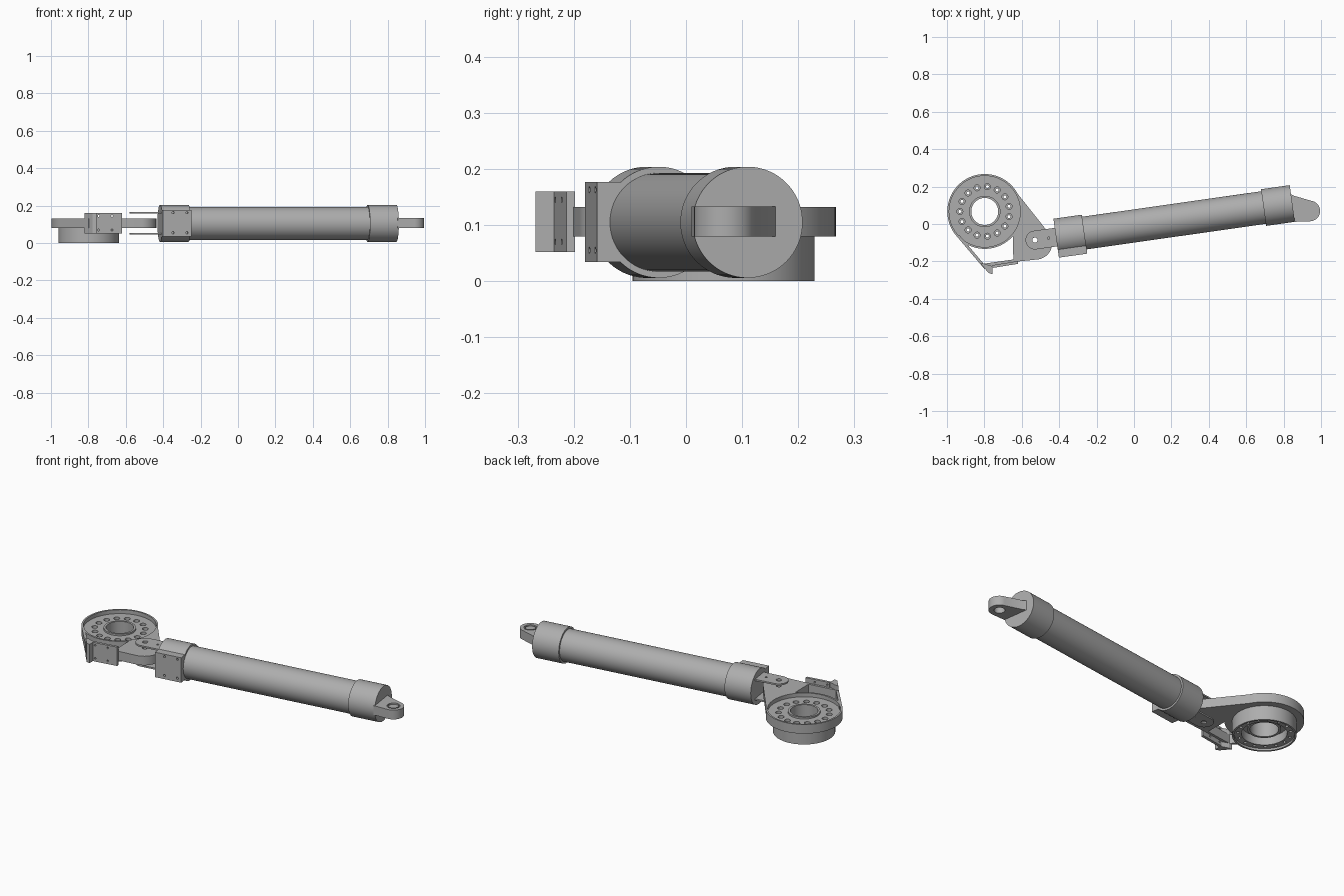
import bpy, bmesh
from math import sin, cos, pi, radians
from mathutils import Matrix, Vector

cube = bpy.data.objects.get("Cube")
if cube:
    bpy.data.objects.remove(cube, do_unlink=True)

metal = bpy.data.materials.new("satin grey metal")
metal.use_nodes = True
GREY = (0.42, 0.42, 0.42, 1)
metal.diffuse_color = GREY
metal.node_tree.nodes["Principled BSDF"].inputs["Base Color"].default_value = GREY

HUB = Vector((-0.798, 0.067, 0))           # centre of the round joint
ACT = Matrix.Translation((-0.417, -0.07, 0.105)) @ Matrix.Rotation(radians(8.1), 4, 'Z')
FLAT = ACT @ Matrix.Translation((0, 0, -0.105))  # actuator frame measured from the floor


def finish(name, bm, matrix=Matrix()):
    bmesh.ops.recalc_face_normals(bm, faces=bm.faces)
    mesh = bpy.data.meshes.new(name)
    bm.transform(matrix)
    bm.to_mesh(mesh)
    bm.free()
    mesh.materials.append(metal)
    ob = bpy.data.objects.new(name, mesh)
    bpy.context.collection.objects.link(ob)
    return ob


def select(ob):
    bpy.ops.object.select_all(action='DESELECT')
    ob.select_set(True)
    bpy.context.view_layer.objects.active = ob


def smooth(ob):
    select(ob)
    bpy.ops.object.shade_smooth_by_angle(angle=radians(30))


def arc(cx, cy, r, a0, a1, n=16):
    return [(cx + r * cos(radians(a0 + (a1 - a0) * i / n)),
             cy + r * sin(radians(a0 + (a1 - a0) * i / n))) for i in range(n + 1)]


def prism(name, outline, z0, z1, matrix=Matrix()):
    bm = bmesh.new()
    face = bm.faces.new([bm.verts.new((x, y, z0)) for x, y in outline])
    top = bmesh.ops.extrude_face_region(bm, geom=[face])
    verts = [v for v in top['geom'] if isinstance(v, bmesh.types.BMVert)]
    bmesh.ops.translate(bm, verts=verts, vec=(0, 0, z1 - z0))
    return finish(name, bm, matrix)


def lathe(name, profile, matrix, n=96):
    # closed (radius, height) section turned about z
    bm = bmesh.new()
    rings = [[bm.verts.new((r * cos(2 * pi * i / n), r * sin(2 * pi * i / n), z))
              for i in range(n)] for r, z in profile]
    for a, b in zip(rings, rings[1:] + rings[:1]):
        for i in range(n):
            j = (i + 1) % n
            bm.faces.new((a[i], a[j], b[j], b[i]))
    return finish(name, bm, matrix)


def rod(bm, r, start, end, n=20):
    start, end = Vector(start), Vector(end)
    axis = end - start
    turn = axis.to_track_quat('Z', 'Y').to_matrix().to_4x4()
    bmesh.ops.create_cone(bm, cap_ends=True, segments=n, radius1=r, radius2=r,
                          depth=axis.length,
                          matrix=Matrix.Translation((start + end) / 2) @ turn)


def drill(ob, holes, matrix=Matrix()):
    # holes: list of (radius, start, end)
    bm = bmesh.new()
    for r, start, end in holes:
        rod(bm, r, start, end)
    cutter = finish("drill", bm, matrix)
    cutter.hide_render = True
    mod = ob.modifiers.new("holes", 'BOOLEAN')
    mod.operation = 'DIFFERENCE'
    mod.solver = 'EXACT'
    mod.object = cutter
    select(ob)
    bpy.ops.object.modifier_apply(modifier=mod.name)
    bpy.data.objects.remove(cutter, do_unlink=True)


# Round joint: rimmed dish on top, stepped flange below, open bore
joint = lathe("joint_ring", [
    (0.072, 0.035), (0.072, 0.12), (0.084, 0.12), (0.084, 0.11), (0.19, 0.11),
    (0.19, 0.132), (0.2, 0.132), (0.2, 0.08), (0.162, 0.08), (0.162, 0.0),
    (0.152, 0.0), (0.152, 0.012), (0.115, 0.012), (0.115, 0.06),
    (0.085, 0.06), (0.085, 0.035)], Matrix.Translation(HUB))
bolts, counterbores = [], []
for x, y in arc(HUB.x, HUB.y, 0.133, 180, 516, 14):
    bolts.append((0.008, (x, y, -0.1), (x, y, 0.2)))
    counterbores.append((0.016, (x, y, 0.09), (x, y, 0.2)))
drill(joint, counterbores)
drill(joint, bolts)
smooth(joint)

# Crank arm reaching from the joint to the pivot
PIVOT = FLAT @ Vector((-0.114, 0, 0))
arm = prism("crank_arm",
            arc(HUB.x, HUB.y, 0.197, 35, -40, 24)
            + [(-0.645, -0.203)]
            + arc(-0.525, -0.102, 0.088, -82, 35, 20), 0.08, 0.132)
drill(arm, [(0.014, (PIVOT.x, PIVOT.y, 0), (PIVOT.x, PIVOT.y, 0.2))])
smooth(arm)

# Thin brace along the open side of the arm
tangent = arc(HUB.x, HUB.y, 0.2, 221, 222, 1)[0]
prism("side_brace", [tangent, (-0.80, -0.24), (-0.785, -0.235),
                     (tangent[0] + 0.016, tangent[1] + 0.004)], 0.08, 0.132)
prism("front_brace", [(-0.80, -0.228), (-0.60, -0.197), (-0.60, -0.183),
                      (-0.80, -0.212)], 0.08, 0.132)

# Bracket post and its drilled plate
prism("bracket_post", [(-0.82, -0.212), (-0.778, -0.262), (-0.757, -0.268),
                       (-0.757, -0.226), (-0.80, -0.212)], 0.052, 0.16)
plate = prism("bracket_plate", [(-0.757, -0.235), (-0.62, -0.213), (-0.62, -0.198),
                                (-0.757, -0.22)], 0.052, 0.16)
drill(plate, [(0.005, (x, -0.3, z), (x, -0.1, z))
              for x in (-0.745, -0.673) for z in (0.07, 0.145)])

# Actuator tube and end caps, lying along the local x axis
for name, r, x0, x1 in (("actuator_tube", 0.088, 0.1, 1.2),
                        ("rear_cap", 0.099, 0, 0.153),
                        ("front_cap", 0.099, 1.121, 1.276)):
    bm = bmesh.new()
    rod(bm, r, (x0, 0, 0), (x1, 0, 0), 96)
    smooth(finish(name, bm, ACT))

# Flat mounting pad on the rear cap
pad = prism("mounting_pad", [(0, -0.111), (0.153, -0.111), (0.153, -0.06),
                             (0, -0.06)], 0.034, 0.177, FLAT)
drill(pad, [(0.006, (x, -0.13, z), (x, -0.095, z))
            for x in (0.055, 0.13) for z in (0.055, 0.163)], FLAT)

# Fork: two thin straps either side of the crank arm
for name, z in (("upper_fork", 0.157), ("lower_fork", 0.045)):
    strap = prism(name, [(0.01, -0.05), (0.01, 0.05)]
                  + arc(-0.114, 0, 0.05, 90, 270, 24), z, z + 0.009, FLAT)
    drill(strap, [(0.014, (-0.114, 0, 0), (-0.114, 0, 0.2)),
                  (0.006, (-0.04, 0, 0), (-0.04, 0, 0.2))], FLAT)
    smooth(strap)

# Offset rod eye on the front cap
EYE = (1.363, -0.053)
eye = prism("rod_eye", [(1.27, 0.055), (1.27, -0.1), (1.285, -0.1)]
            + arc(*EYE, 0.055, -95, 75, 28) + [(1.29, 0.04)], 0.08, 0.133, FLAT)
drill(eye, [(0.028, (*EYE, 0), (*EYE, 0.3)), (0.034, (*EYE, 0.128), (*EYE, 0.3))], FLAT)
smooth(eye)
